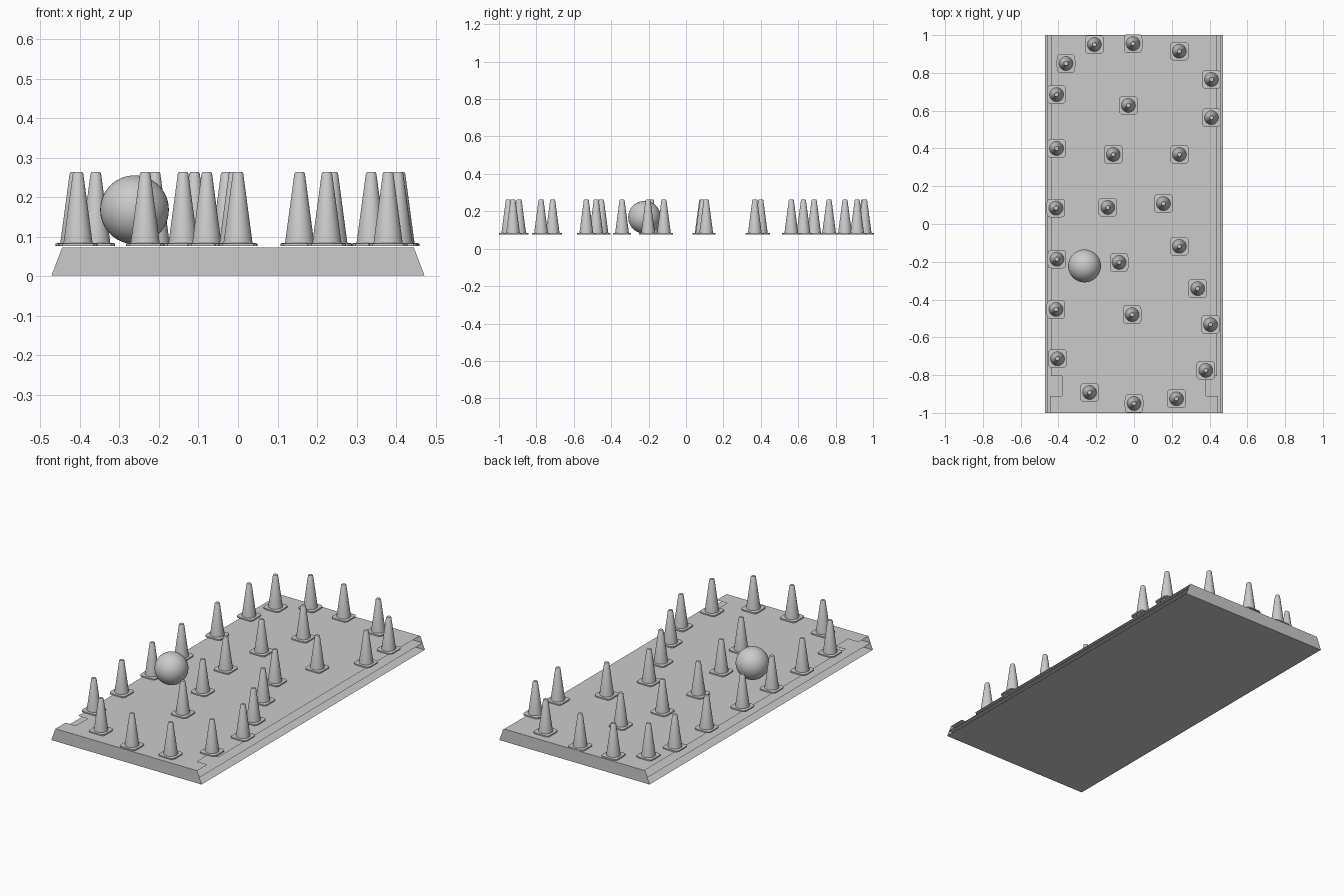
import bpy, bmesh
from math import cos, sin, pi, radians

if "Cube" in bpy.data.objects:
    bpy.data.objects.remove(bpy.data.objects["Cube"])

TOP, SEG = 0.073, 32


def add_object(name, mesh, loc=(0, 0, 0)):
    ob = bpy.data.objects.new(name, mesh)
    bpy.context.collection.objects.link(ob)
    ob.location = loc
    return ob


def panel(name, points):
    me = bpy.data.meshes.new(name)
    me.from_pydata(points, [], [range(len(points))])
    return add_object(name, me)


def sheet(name, half, z):
    return panel(name, [(-half, -1, z), (half, -1, z), (half, 1, z), (-half, 1, z)])


# Layered platform, open along its long sides
sheet("platform_bottom", 0.472, 0.002)
sheet("platform_middle", 0.459, 0.038)

# Top sheet with a small notch near the front of each side
side = [(0.445, -1), (0.445, -0.91), (0.38, -0.91), (0.38, -0.805), (0.44, -0.805), (0.44, 1)]
outline = side + [(-x, y) for x, y in reversed(side)]
panel("platform_top", [(x, y, TOP) for x, y in outline])

# Sloped-edge end panels
end = [(-0.472, 0.002), (0.472, 0.002), (0.445, TOP), (-0.445, TOP)]
panel("front_panel", [(x, -1, z) for x, z in end])
panel("back_panel", [(x, 1, z) for x, z in reversed(end)])


# Traffic cone: rounded square foot lofted into a tapered shell, hollow below
def ring(bm, r, z, square=False):
    verts = []
    for i in range(SEG):
        a = 2 * pi * (i + 0.5) / SEG
        c, s = cos(a), sin(a)
        if square:
            k = r / (abs(c) ** 7 + abs(s) ** 7) ** (1 / 7)
        else:
            k = r
        verts.append(bm.verts.new((k * c, k * s, z)))
    return verts


def cone_mesh():
    bm = bmesh.new()
    loops = [ring(bm, 0.035, 0), ring(bm, 0.049, 0, True), ring(bm, 0.049, 0.007, True),
             ring(bm, 0.037, 0.008), ring(bm, 0.0135, 0.183), ring(bm, 0.0105, 0.188)]
    for lo, hi in zip(loops, loops[1:]):
        for i in range(SEG):
            j = (i + 1) % SEG
            bm.faces.new((lo[i], lo[j], hi[j], hi[i]))
    bm.faces.new(loops[-1])
    me = bpy.data.meshes.new("cone")
    bm.to_mesh(me)
    bm.free()
    me.shade_smooth()
    me.set_sharp_from_angle(angle=radians(35))
    return me


# Course layout
spots = [(-.21, .95), (-.005, .955), (-.36, .85), (.24, .915), (.41, .765), (-.41, .685),
         (-.03, .628), (.41, .563), (-.41, .40), (-.11, .368), (.24, .368), (-.413, .084),
         (-.139, .088), (.156, .108), (.24, -.118), (-.408, -.186), (-.079, -.203),
         (.337, -.342), (-.413, -.452), (-.01, -.48), (.405, -.533), (-.405, -.713),
         (.38, -.775), (-.235, -.892), (0, -.95), (.225, -.925)]
cone = cone_mesh()
for n, (x, y) in enumerate(spots):
    add_object(f"cone_{n + 1}", cone, (x, y, 0.076))

# Ball on the course
bpy.ops.mesh.primitive_uv_sphere_add(segments=40, ring_count=24, radius=0.087,
                                     location=(-0.262, -0.222, 0.168))
ball = bpy.context.object
ball.name = "ball"
bpy.ops.object.shade_smooth()
